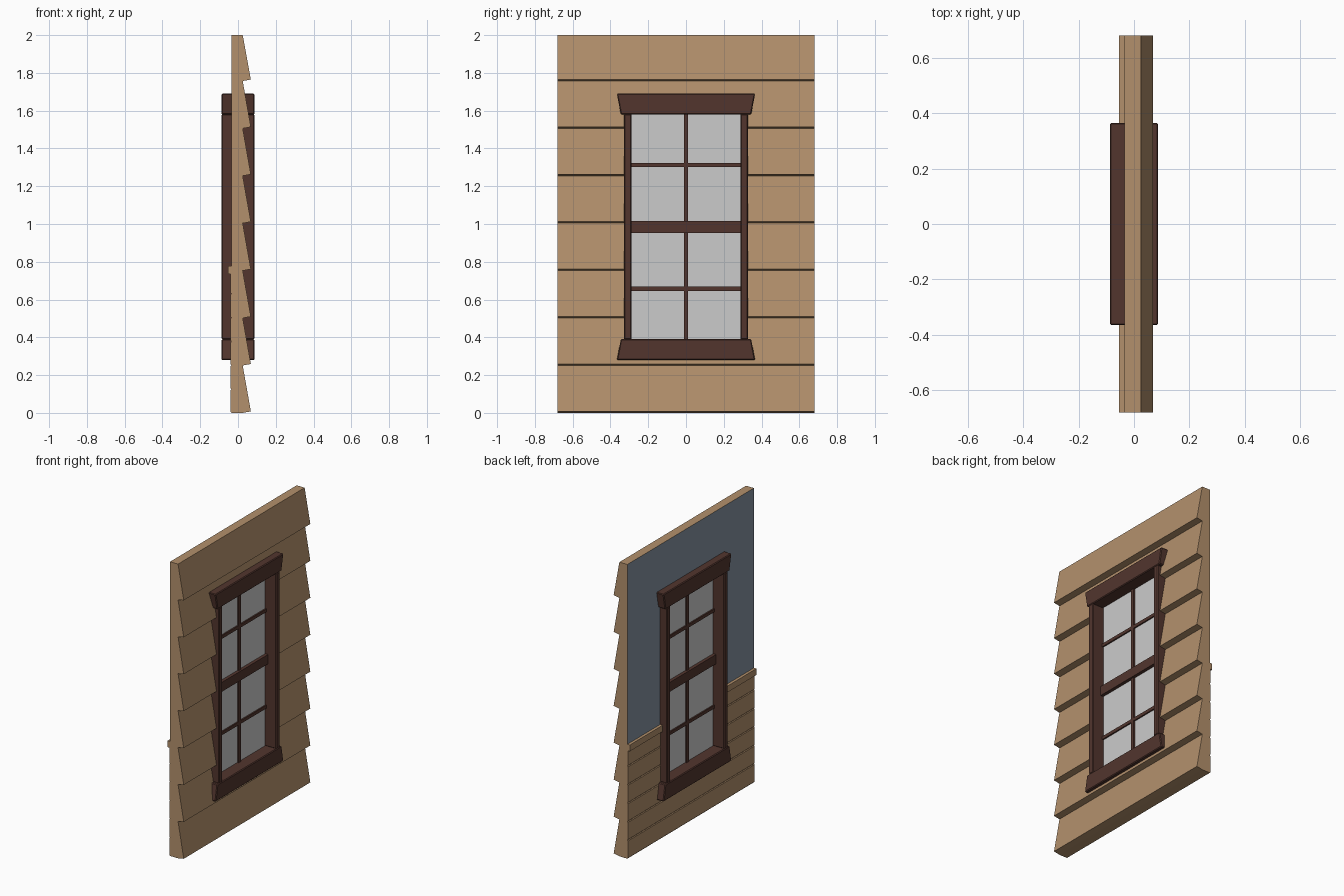
import bpy, bmesh

if "Cube" in bpy.data.objects:
    bpy.data.objects.remove(bpy.data.objects["Cube"])


def material(name, rgb):
    m = bpy.data.materials.new(name)
    m.diffuse_color = (*rgb, 1)
    m.use_nodes = True
    m.node_tree.nodes["Principled BSDF"].inputs["Base Color"].default_value = m.diffuse_color
    return m


TAN = material("tan_wood", (0.45, 0.28, 0.15))
BROWN = material("dark_wood", (0.085, 0.036, 0.027))
BLUE = material("blue_paint", (0.235, 0.29, 0.36))
HALF = 0.68      # half width of the wall


def prism(name, pts, axis, a, b, mat=None, bevel=0):
    """Extrude a 2D profile from a to b; 'y' profiles are (x, z), 'x' profiles are (y, z)."""
    place = (lambda p, t: (p[0], t, p[1])) if axis == "y" else (lambda p, t: (t, p[0], p[1]))
    bm = bmesh.new()
    rings = [[bm.verts.new(place(p, t)) for p in pts] for t in (a, b)]
    n = len(pts)
    for r in rings:
        bm.faces.new(r)
    for i in range(n):
        j = (i + 1) % n
        bm.faces.new((rings[0][i], rings[0][j], rings[1][j], rings[1][i]))
    bmesh.ops.recalc_face_normals(bm, faces=bm.faces)
    me = bpy.data.meshes.new(name)
    bm.to_mesh(me)
    bm.free()
    ob = bpy.data.objects.new(name, me)
    bpy.context.collection.objects.link(ob)
    if mat:
        me.materials.append(mat)
    if bevel:
        mod = ob.modifiers.new("soft_edge", "BEVEL")
        mod.width, mod.segments = bevel, 1
    return ob


def box(name, x0, x1, y0, y1, z0, z1, mat=None, bevel=0):
    return prism(name, [(y0, z0), (y1, z0), (y1, z1), (y0, z1)], "x", x0, x1, mat, bevel)


# Hole for the window
cutter = box("window_hole_cutter", -0.3, 0.3, -0.31, 0.31, 0.335, 1.635)
cutter.hide_render = True
cutter.hide_viewport = True


def cut_window(ob):
    mod = ob.modifiers.new("window_hole", "BOOLEAN")
    mod.operation, mod.solver, mod.object = "DIFFERENCE", "EXACT", cutter


# Wall with overlapping siding outside and painted plaster inside
profile = [(-0.035, 0.0)]
pitch = 0.251
for i in range(8):
    z = i * pitch
    top = min(z + pitch, 2.0) if i < 7 else 2.0
    profile += [(0.025, z), (0.068, z + 0.008)]
profile += [(0.025, 2.0), (-0.035, 2.0), (-0.035, 0.755)]
wall = prism("siding_wall", profile, "y", -HALF, HALF, TAN)
wall.data.materials.append(BLUE)
for f in wall.data.polygons:
    if f.normal.x < -0.9 and f.center.z > 1:
        f.material_index = 1
cut_window(wall)

# Plank wainscot inside
plank = 0.126
profile = [(-0.034, 0.0), (-0.034, 6 * plank)]
for i in reversed(range(6)):
    z = i * plank
    profile += [(-0.035, z + plank), (-0.039, z + plank - 0.005),
                (-0.039, z + 0.005), (-0.035, z)]
profile = profile[:-1] + [(-0.035, 0.0)]
cut_window(prism("wainscot_planks", profile, "y", -HALF, HALF, TAN))

# Chair rail over the wainscot
cut_window(box("chair_rail", -0.054, -0.034, -HALF, HALF, 0.735, 0.778, TAN))

# Window casing: flared head and sill, straight sides
D = 0.0875
prism("window_head", [(-0.345, 1.58), (0.345, 1.58), (0.366, 1.69), (-0.366, 1.69)],
      "x", -D, D, BROWN, 0.005)
prism("window_sill", [(-0.366, 0.28), (0.366, 0.28), (0.345, 0.39), (-0.345, 0.39)],
      "x", -D, D, BROWN, 0.005)
for side, y0, y1 in (("left", -0.328, -0.288), ("right", 0.288, 0.328)):
    box("window_jamb_" + side, -D + 0.001, D - 0.001, y0, y1, 0.388, 1.582, BROWN, 0.005)

# Glazing bars and glass
box("meeting_rail", -0.025, 0.025, -0.29, 0.29, 0.952, 1.016, BROWN)
box("upright_bar", -0.013, 0.013, -0.011, 0.011, 0.385, 1.585, BROWN)
for part, z in (("lower", 0.657), ("upper", 1.312)):
    box("cross_bar_" + part, -0.012, 0.012, -0.29, 0.29, z - 0.011, z + 0.011, BROWN)
box("window_glass", -0.003, 0.003, -0.29, 0.29, 0.385, 1.585)
